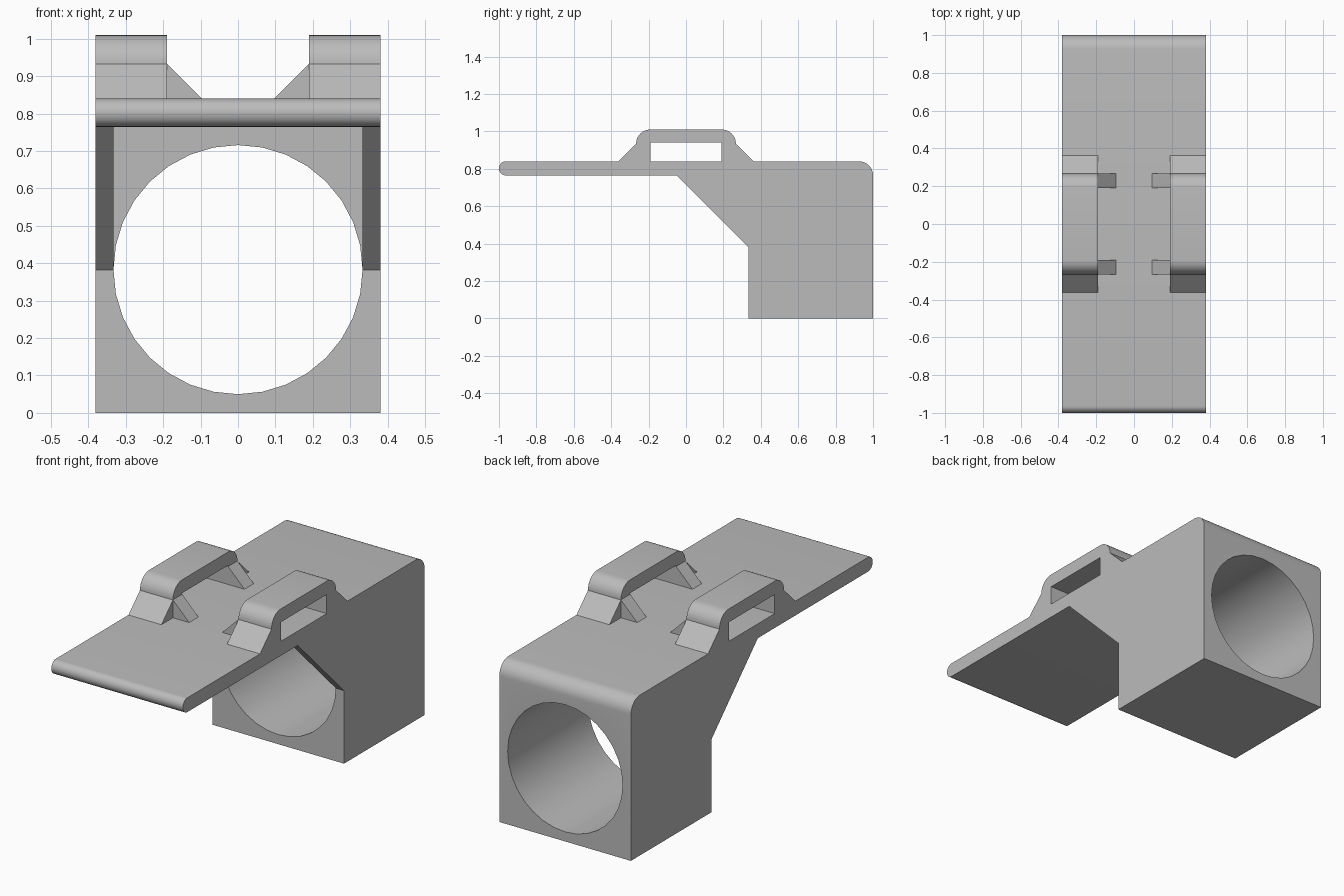
import bpy
import math
from mathutils import Vector

cube = bpy.data.objects.get("Cube")
if cube:
    bpy.data.objects.remove(cube, do_unlink=True)

grey = bpy.data.materials.new("plain grey")
grey.use_nodes = True
colour = (0.5, 0.5, 0.5, 1)
grey.diffuse_color = colour
grey.node_tree.nodes["Principled BSDF"].inputs["Base Color"].default_value = colour

HALF = 0.381      # half width of the model
TOP = 0.84        # deck height
UNDER = 0.765     # underside of the deck
FACE = 0.333      # front face of the block
WEB = 0.3335      # inner side of the two webs


def rounded(points, steps=8):
    """Outline from (u, v, radius) corners, rounding those with a radius."""
    out = []
    for i, (u, v, r) in enumerate(points):
        p = Vector((u, v))
        if not r:
            out.append(p)
            continue
        a = (Vector(points[i - 1][:2]) - p).normalized()
        b = (Vector(points[(i + 1) % len(points)][:2]) - p).normalized()
        half = a.angle(b) / 2
        centre = p + (a + b).normalized() * r / math.sin(half)
        start = p + a * r / math.tan(half) - centre
        end = p + b * r / math.tan(half) - centre
        sweep = start.angle(end)
        for k in range(steps + 1):
            t = k / steps
            out.append(centre + (start * math.sin((1 - t) * sweep)
                                 + end * math.sin(t * sweep)) / math.sin(sweep))
    return out


def prism(name, outline, low, high, axis="x"):
    """Extrude an outline: (y, z) along x, or (x, z) along y."""
    place = (lambda p, d: (d, p[0], p[1])) if axis == "x" else (lambda p, d: (p[0], d, p[1]))
    n = len(outline)
    verts = [place(p, d) for d in (low, high) for p in outline]
    faces = [tuple(range(n)), tuple(range(n, 2 * n))]
    faces += [(i, (i + 1) % n, n + (i + 1) % n, n + i) for i in range(n)]
    mesh = bpy.data.meshes.new(name)
    mesh.from_pydata(verts, [], faces)
    mesh.materials.append(grey)
    obj = bpy.data.objects.new(name, mesh)
    bpy.context.collection.objects.link(obj)
    select(obj)
    bpy.ops.object.mode_set(mode="EDIT")
    bpy.ops.mesh.select_all(action="SELECT")
    bpy.ops.mesh.normals_make_consistent(inside=False)
    bpy.ops.object.mode_set(mode="OBJECT")
    return obj


def select(obj):
    bpy.ops.object.select_all(action="DESELECT")
    obj.select_set(True)
    bpy.context.view_layer.objects.active = obj


def smooth(obj):
    select(obj)
    bpy.ops.object.shade_smooth_by_angle(angle=math.radians(30))


def cut(obj, cutter):
    mod = obj.modifiers.new(cutter.name, "BOOLEAN")
    mod.operation = "DIFFERENCE"
    mod.solver = "EXACT"
    mod.object = cutter
    select(obj)
    bpy.ops.object.modifier_apply(modifier=mod.name)
    bpy.data.objects.remove(cutter, do_unlink=True)


# Deck, block and sloping webs as one side profile
body = prism("deck_and_block", rounded([
    (-1, UNDER, 0.037), (-0.05, UNDER, 0), (FACE, 0.382, 0), (FACE, 0, 0),
    (1, 0, 0), (1, TOP, 0.075), (-1, TOP, 0.037)]), -HALF, HALF)

# Space between the webs
cut(body, prism("pocket_cutter", [(-0.2, UNDER), (FACE, UNDER), (FACE, 0.1), (-0.2, 0.1)],
                -WEB, WEB))

# Round bore through the block
SIDES = 32
circle = [(0.333 * math.cos(2 * math.pi * i / SIDES),
           0.383 + 0.333 * math.sin(2 * math.pi * i / SIDES)) for i in range(SIDES)]
cut(body, prism("bore_cutter", circle, 0.3, 1.1, axis="y"))
smooth(body)

# Strap loops with their inner braces
loop_outline = rounded([
    (-0.362, TOP, 0), (-0.267, 0.933, 0), (-0.267, 1.01, 0.076), (0.267, 1.01, 0.076),
    (0.267, 0.933, 0), (0.362, TOP, 0), (0.19, TOP, 0), (0.19, 0.94, 0),
    (-0.19, 0.94, 0), (-0.19, TOP, 0)])
for side, sx in (("left", 1), ("right", -1)):
    smooth(prism(side + "_strap_loop", loop_outline, sx * 0.19, sx * HALF))
    brace = [(sx * 0.19, TOP), (sx * 0.19, 0.934), (sx * 0.096, TOP)]
    for end, sy in (("front", -1), ("back", 1)):
        prism(side + "_" + end + "_brace", brace, sy * 0.19, sy * 0.267, axis="y")
